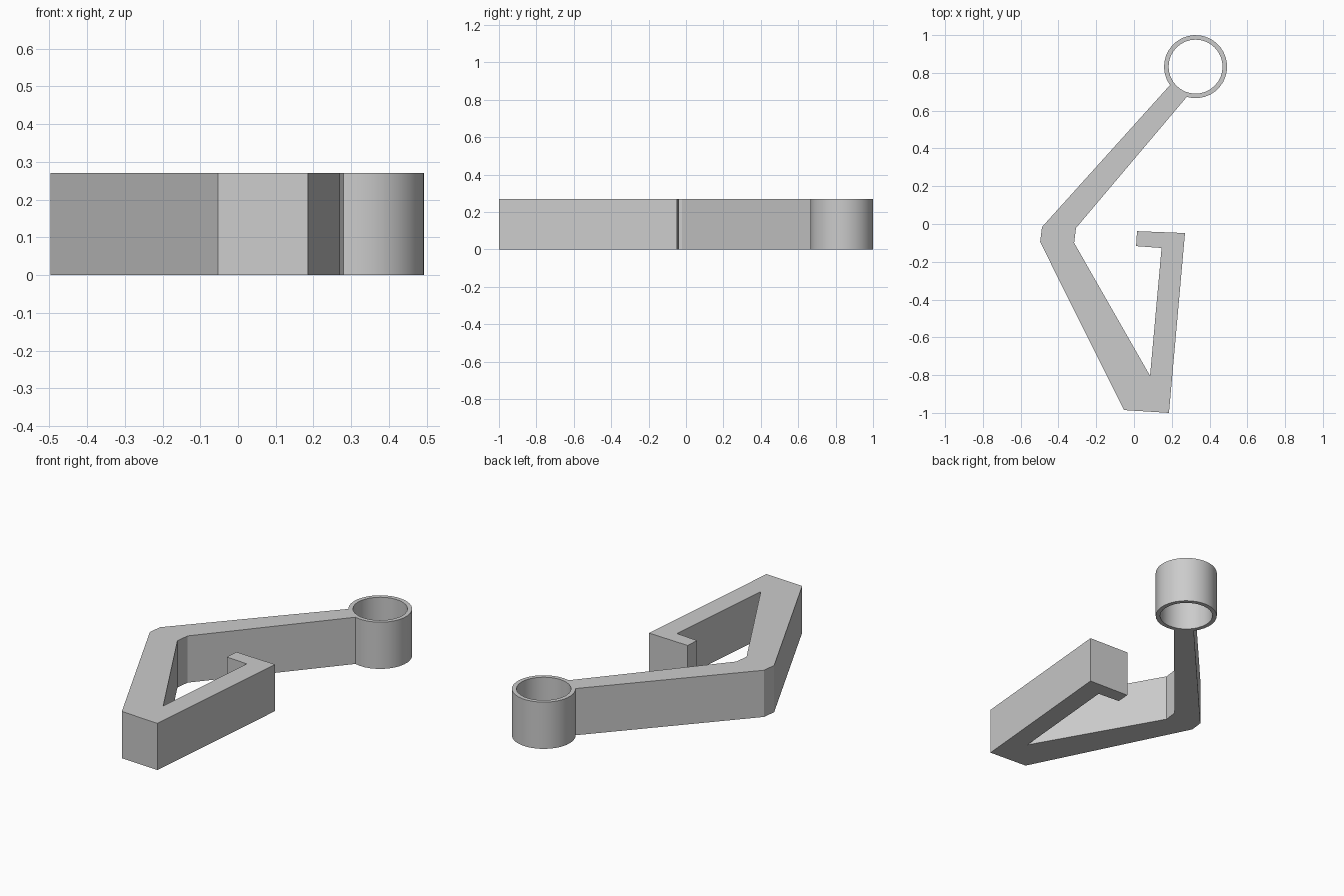
import bpy
import bmesh
from math import atan2, cos, sin, tau
from mathutils import Vector

HEIGHT = 0.27
CENTRE = Vector((0.326, 0.833))
OUTER, INNER, SIDES = 0.167, 0.143, 32

cube = bpy.data.objects.get("Cube")
if cube:
    bpy.data.objects.remove(cube, do_unlink=True)

grey = bpy.data.materials.new("plain_grey")
grey.use_nodes = True
colour = (0.6, 0.6, 0.6, 1)
grey.diffuse_color = colour
grey.node_tree.nodes["Principled BSDF"].inputs["Base Color"].default_value = colour


def arc(radius, start, sweep, steps):
    """Points on a circle around the ring centre."""
    angles = [start + sweep * i / steps for i in range(steps + 1)]
    return [CENTRE + Vector((cos(a), sin(a))) * radius for a in angles]


def angle_to(point):
    d = Vector(point) - CENTRE
    return atan2(d.y, d.x)


# Bent arm and hook outline, from one side of the ring round to the other
arm = [(0.19, 0.735), (-0.487, -0.016), (-0.497, -0.095), (-0.053, -0.985),
       (0.185, -1.0), (0.27, -0.048), (0.016, -0.038), (0.011, -0.117),
       (0.146, -0.127), (0.085, -0.804), (-0.317, -0.1), (-0.307, -0.021),
       (0.28, 0.675)]

# Outer wall of the ring closes the outline; the bore is a second loop
start, end = angle_to(arm[-1]), angle_to(arm[0])
outline = arm[1:-1] + arc(OUTER, start, (end - start) % tau, SIDES - 3)
bore = arc(INNER, 0, tau, SIDES)[:-1]

bm = bmesh.new()
edges = []
for loop in (outline, bore):
    verts = [bm.verts.new((p[0], p[1], 0)) for p in loop]
    edges += [bm.edges.new((v, verts[i - 1])) for i, v in enumerate(verts)]
bmesh.ops.triangle_fill(bm, edges=edges, use_beauty=True)

# Raise the flat outline into a solid
top = bmesh.ops.extrude_face_region(bm, geom=bm.faces[:], use_keep_orig=True)["geom"]
bmesh.ops.translate(bm, vec=(0, 0, HEIGHT),
                    verts=[g for g in top if isinstance(g, bmesh.types.BMVert)])
bmesh.ops.recalc_face_normals(bm, faces=bm.faces[:])

mesh = bpy.data.meshes.new("hook_arm_with_ring")
bm.to_mesh(mesh)
bm.free()
mesh.materials.append(grey)
body = bpy.data.objects.new("hook_arm_with_ring", mesh)
bpy.context.collection.objects.link(body)

# Smooth the ring walls, keep the corners crisp
bpy.ops.object.select_all(action="DESELECT")
body.select_set(True)
bpy.context.view_layer.objects.active = body
bpy.ops.object.shade_smooth_by_angle(angle=0.4)
